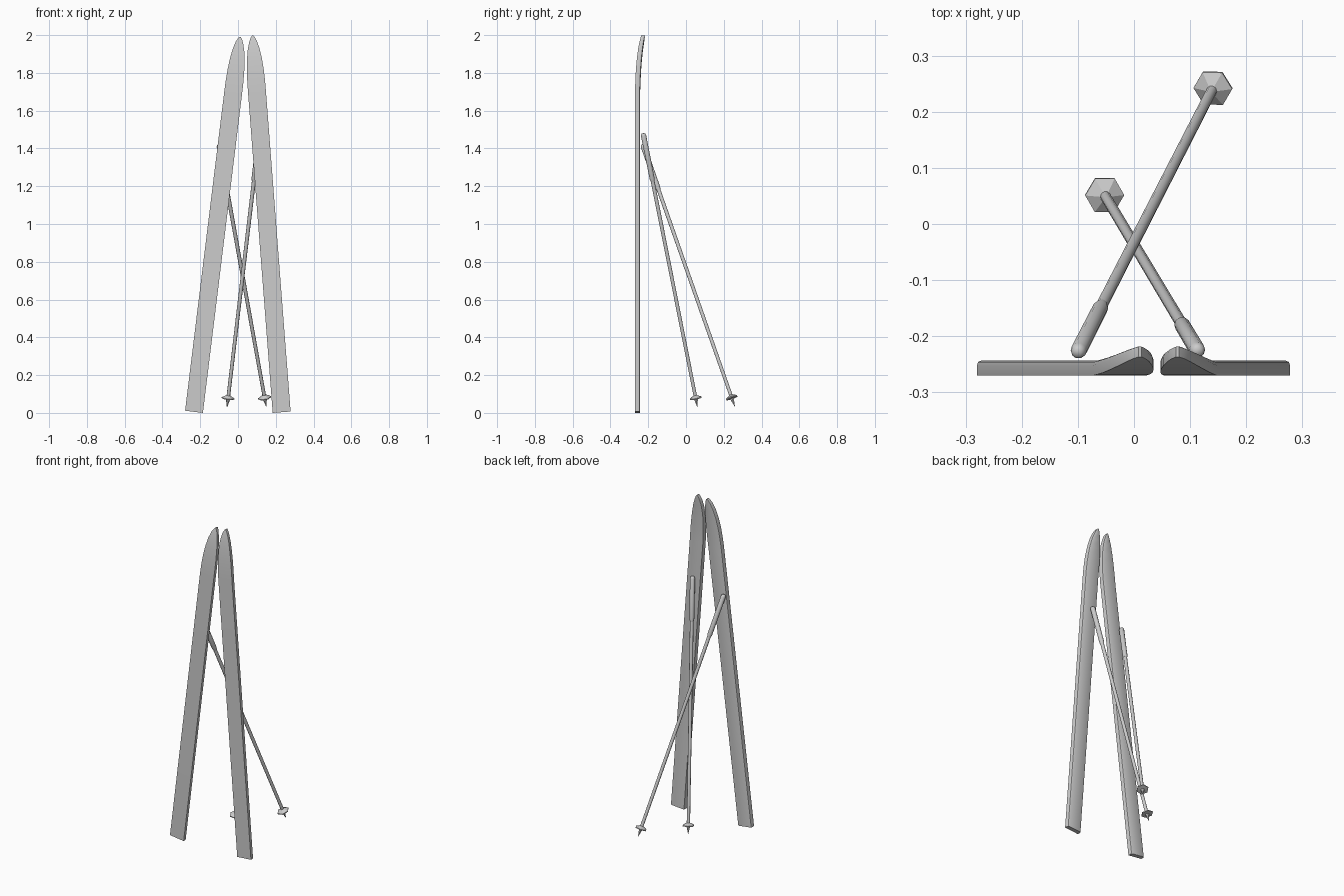
import bpy, bmesh, math
from mathutils import Vector, Matrix

if "Cube" in bpy.data.objects:
    bpy.data.objects.remove(bpy.data.objects["Cube"])


def finish(bm, name, matrix, angle=35):
    bmesh.ops.recalc_face_normals(bm, faces=bm.faces)
    mesh = bpy.data.meshes.new(name)
    bm.to_mesh(mesh)
    bm.free()
    ob = bpy.data.objects.new(name, mesh)
    bpy.context.collection.objects.link(ob)
    ob.matrix_world = matrix
    bpy.ops.object.select_all(action='DESELECT')
    ob.select_set(True)
    bpy.context.view_layer.objects.active = ob
    bpy.ops.object.shade_smooth_by_angle(angle=math.radians(angle))
    return ob


def loft(bm, sections):
    rings = [[bm.verts.new(p) for p in s] for s in sections]
    n = len(rings[0])
    for a, b in zip(rings, rings[1:]):
        for i in range(n):
            j = (i + 1) % n
            bm.faces.new((a[i], a[j], b[j], b[i]))
    bm.faces.new(rings[0][::-1])
    bm.faces.new(rings[-1])


# Ski stations: length, half width, backward bend, thickness
STATIONS = [(0, .0475, 0, .027), (1.70, .0475, 0, .027), (1.76, .047, .002, .027),
            (1.82, .0445, .005, .027), (1.88, .039, .0105, .026), (1.93, .031, .017, .025),
            (1.97, .020, .025, .023), (1.99, .011, .030, .021), (2.0, .003, .033, .019)]


def ski(name, x, lean):
    # Flat sole in front, rounded long edges behind
    bm = bmesh.new()
    sections = []
    for t, w, bend, th in STATIONS:
        c = min(.009, w * .6)
        half = [(w, 0), (w, th - c), (w - .3 * c, th - .3 * c), (w - c, th)]
        outline = half + [(-px, py) for px, py in reversed(half)]
        sections.append([(px, py + bend, t) for px, py in outline])
    loft(bm, sections)
    lift = .0475 * math.sin(abs(lean))
    finish(bm, name, Matrix.Translation((x, -.27, lift)) @ Matrix.Rotation(lean, 4, 'Y'))


def turned(name, profile, sides, matrix):
    bm = bmesh.new()
    loft(bm, [[(r * math.cos(2 * math.pi * i / sides), r * math.sin(2 * math.pi * i / sides), z)
               for i in range(sides)] for r, z in profile])
    finish(bm, name, matrix, 50 if sides > 6 else 20)


def pole(side, tip, top):
    tip, top = Vector(tip), Vector(top)
    axis = top - tip
    n = axis.length
    m = Matrix.Translation(tip) @ Vector((0, 0, 1)).rotation_difference(axis).to_matrix().to_4x4()
    turned(side + "_pole_shaft", [(.0095, .045), (.0105, n - .2)], 10, m)
    turned(side + "_pole_grip", [(.0105, n - .262), (.014, n - .245), (.0145, n - .014),
                                 (.012, n - .005), (.007, n)], 10, m)
    turned(side + "_pole_basket", [(.012, .044), (.035, .046), (.035, .051), (.010, .064)], 6, m)
    turned(side + "_pole_tip", [(.001, 0), (.012, .046)], 6, m)


ski("left_ski", -.233, math.radians(7.0))
ski("right_ski", .231, math.radians(-4.4))
pole("long_lean", (.149, .258, .035), (-.101, -.230, 1.422))
pole("short_lean", (-.058, .061, .030), (.114, -.227, 1.480))
